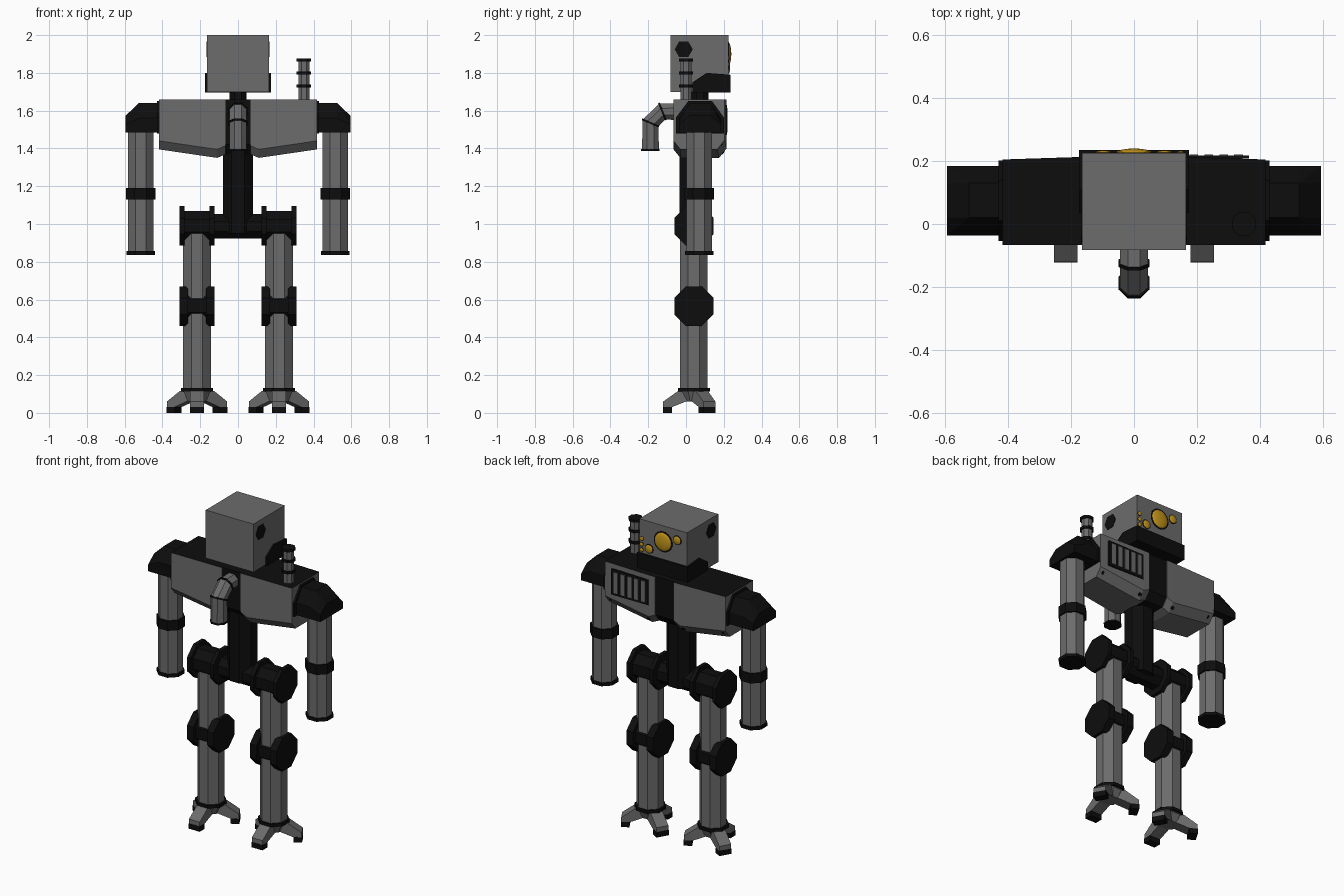
import bpy, bmesh, math
from mathutils import Vector, Matrix

if "Cube" in bpy.data.objects:
    bpy.data.objects.remove(bpy.data.objects["Cube"])


def material(name, rgb):
    m = bpy.data.materials.new(name)
    m.diffuse_color = (*rgb, 1)
    m.use_nodes = True
    m.node_tree.nodes["Principled BSDF"].inputs["Base Color"].default_value = m.diffuse_color
    return m


GREY = material("grey_metal", (0.15, 0.15, 0.15))
BLACK = material("black_metal", (0.004, 0.004, 0.004))
GOLD = material("gold_lens", (0.55, 0.30, 0.01))


def solid(name, pts, mat, top=None):
    """Convex solid around the points; upward faces may take a second material."""
    bm = bmesh.new()
    for p in pts:
        bm.verts.new(p)
    res = bmesh.ops.convex_hull(bm, input=bm.verts[:])
    junk = {v for v in res["geom_interior"] + res["geom_unused"] if isinstance(v, bmesh.types.BMVert)}
    bmesh.ops.delete(bm, geom=list(junk), context='VERTS')
    bmesh.ops.dissolve_limit(bm, angle_limit=0.01, verts=bm.verts[:], edges=bm.edges[:])
    bmesh.ops.recalc_face_normals(bm, faces=bm.faces[:])
    bm.normal_update()
    me = bpy.data.meshes.new(name)
    me.materials.append(mat)
    if top:
        me.materials.append(top)
        for f in bm.faces:
            f.material_index = 1 if f.normal.z > 0.5 else 0
    bm.to_mesh(me)
    bm.free()
    ob = bpy.data.objects.new(name, me)
    bpy.context.collection.objects.link(ob)
    return ob


def ring(c, axis, a, n=8):
    """Flat-sided ring of n points, a = distance from centre to a flat."""
    q = Vector(axis).to_track_quat('Z', 'Y')
    r = a / math.cos(math.pi / n)
    ang = [(i + 0.5) * 2 * math.pi / n for i in range(n)]
    return [Vector(c) + q @ Vector((r * math.cos(t), r * math.sin(t), 0)) for t in ang]


def prism(name, p0, p1, a, mat, n=8):
    d = Vector(p1) - Vector(p0)
    return solid(name, ring(p0, d, a, n) + ring(p1, d, a, n), mat)


def box(name, x0, x1, y0, y1, z0, z1, mat):
    return solid(name, [(x, y, z) for x in (x0, x1) for y in (y0, y1) for z in (z0, z1)], mat)


def extrude_x(name, profile, x0, x1, mat):
    return solid(name, [(x, y, z) for x in (x0, x1) for y, z in profile], mat)


# Head, jaw and neck
box("head", -0.165, 0.165, -0.083, 0.225, 1.70, 2.0, GREY)
extrude_x("jaw", [(0.035, 1.695), (0.235, 1.695), (0.235, 1.79), (0.11, 1.80), (0.035, 1.75)],
          -0.175, 0.175, BLACK)
prism("neck", (0, 0.075, 1.62), (0, 0.075, 1.71), 0.045, BLACK)
for s in (-1, 1):
    hexagon = [(-0.012 + 0.048 * math.cos(k * math.pi / 3), 1.925 + 0.048 * math.sin(k * math.pi / 3))
               for k in range(6)]
    extrude_x("ear_plate", hexagon, s * 0.16, s * 0.168, BLACK)

# Lenses: large centre, two medium, three tiny in a column
for x, z, r, bulge in [(0, 1.90, 0.058, 0.014), (-0.097, 1.935, 0.026, 0.008), (0.097, 1.83, 0.026, 0.008),
                       (0.148, 1.88, 0.012, 0.006), (0.148, 1.845, 0.012, 0.006), (0.148, 1.81, 0.012, 0.006)]:
    prism("lens_rim", (x, 0.22, z), (x, 0.227, z), r * 1.1, BLACK, 16)
    bpy.ops.mesh.primitive_uv_sphere_add(segments=16, ring_count=8, radius=1, location=(x, 0.226, z),
                                         rotation=(math.pi / 2, 0, 0))
    lens = bpy.context.object
    lens.name = "lens"
    lens.scale = (r, r, bulge)
    lens.data.materials.append(GOLD)
    bpy.ops.object.shade_smooth_by_angle()

# Spine and chest core
prism("spine", (0, 0.045, 0.95), (0, 0.045, 1.5), 0.08, BLACK)
extrude_x("chest_core", [(-0.062, 1.66), (0.208, 1.66), (0.208, 1.42), (0.17, 1.37), (-0.02, 1.37), (-0.062, 1.42)],
          -0.075, 0.075, BLACK)


def chest_section(x, y1, z):
    return [(x, -0.066, 1.66), (x, y1, 1.66), (x, y1, z + 0.05), (x, y1 - 0.04, z),
            (x, -0.03, z), (x, -0.066, z + 0.045)]


ARCH = [(-0.037, 1.485), (-0.037, 1.56), (0.02, 1.64), (0.13, 1.64), (0.185, 1.56), (0.185, 1.485)]
for s in (-1, 1):
    # Chest half with black top
    pts = chest_section(0.065, 0.215, 1.37) + chest_section(0.11, 0.215, 1.35) + chest_section(0.418, 0.205, 1.395)
    solid("chest_panel", [(s * x, y, z) for x, y, z in pts], GREY, BLACK)
    for x, y, z in [(0.385, 0.187, 1.422), (0.12, 0.195, 1.377)]:
        n = Vector((0, 0.78, -0.62))
        c = Vector((s * x, y, z))
        prism("chest_bolt", c - n * 0.008, c + n * 0.004, 0.011, BLACK)

    # Shoulder cap and its flange
    flange = [(0.074 + (y - 0.074) * 1.15, 1.48 + (z - 1.485) * 1.1) for y, z in ARCH]
    extrude_x("shoulder_flange", flange, s * 0.41, s * 0.43, BLACK)
    outer = [(y, 1.485 + (z - 1.485) * 0.57) for y, z in ARCH]
    solid("shoulder", [(s * x, y, z) for x in (0.42, 0.525) for y, z in ARCH]
          + [(s * 0.595, y, z) for y, z in outer], BLACK)

    # Arm with elbow band and end cap
    ax, ay = s * 0.515, 0.07
    prism("arm", (ax, ay, 0.845), (ax, ay, 1.52), 0.067, GREY)
    prism("elbow_band", (ax, ay, 1.13), (ax, ay, 1.19), 0.077, BLACK)
    prism("arm_cap", (ax, ay, 0.836), (ax, ay, 0.856), 0.075, BLACK)

    # Leg with hip and knee spools
    lx, ly = s * 0.217, 0.042
    prism("leg", (lx, ly, 0.11), (lx, ly, 1.0), 0.073, GREY)
    for part, z, thick in [("hip", 0.99, 0.025), ("knee", 0.565, 0.045)]:
        prism(part + "_spool", (lx - 0.085, ly, z), (lx + 0.085, ly, z), 0.08, BLACK)
        for e in (-1, 1):
            prism(part + "_flange", (lx + e * (0.092 - thick), ly, z), (lx + e * 0.092, ly, z), 0.104, BLACK)
    prism("ankle_ring", (lx, ly, 0.113), (lx, ly, 0.132), 0.085, BLACK)

    # Three-toed foot
    solid("foot_hub", ring((lx, ly, 0.118), (0, 0, 1), 0.072) + ring((lx, ly, 0.06), (0, 0, 1), 0.05), GREY)
    for deg in (30, 150, 270):
        m = Matrix.Translation((lx, ly, 0)) @ Matrix.Rotation(math.radians(deg), 4, 'Z')
        toe = [(0.03, 0.115), (0.085, 0.115), (0.163, 0.06), (0.163, 0.03), (0.118, 0.03), (0.03, 0.065)]
        solid("toe", [m @ Vector((r, w, z)) for r, z in toe for w in (-0.037, 0.037)], GREY)
        solid("toe_tip", [m @ Vector((r, w, z)) for r in (0.116, 0.165) for z in (0, 0.032)
                          for w in (-0.038, 0.038)], BLACK)

# Hip bar
prism("hip_bar", (-0.2, 0.042, 0.988), (0.2, 0.042, 0.988), 0.064, BLACK)

# Chest vent: dark plate with light slats
box("vent_plate", 0.11, 0.365, 0.208, 0.217, 1.47, 1.63, BLACK)
for i in range(5):
    x = 0.1425 + i * 0.0475
    box("vent_slat", x - 0.014, x + 0.014, 0.21, 0.221, 1.485, 1.615, GREY)

# Rear elbow pipe
path = [Vector(p) for p in [(0, -0.04, 1.595), (0, -0.125, 1.595), (0, -0.188, 1.535), (0, -0.188, 1.392)]]
dirs = [(b - a).normalized() for a, b in zip(path, path[1:])]
normals = [dirs[0], dirs[0] + dirs[1], dirs[1] + dirs[2], dirs[2]]
for i in range(3):
    solid("rear_pipe", ring(path[i], normals[i], 0.045) + ring(path[i + 1], normals[i + 1], 0.045), GREY)
for p, n in zip(path[1:], normals[1:]):
    d = n.normalized() * 0.005
    prism("pipe_ring", p - d, p + d, 0.049, BLACK)

# Exhaust stack
prism("stack", (0.349, 0, 1.64), (0.349, 0, 1.87), 0.03, GREY)
for z in (1.73, 1.80, 1.867):
    prism("stack_ring", (0.349, 0, z - 0.008), (0.349, 0, z + 0.008), 0.038, BLACK)
